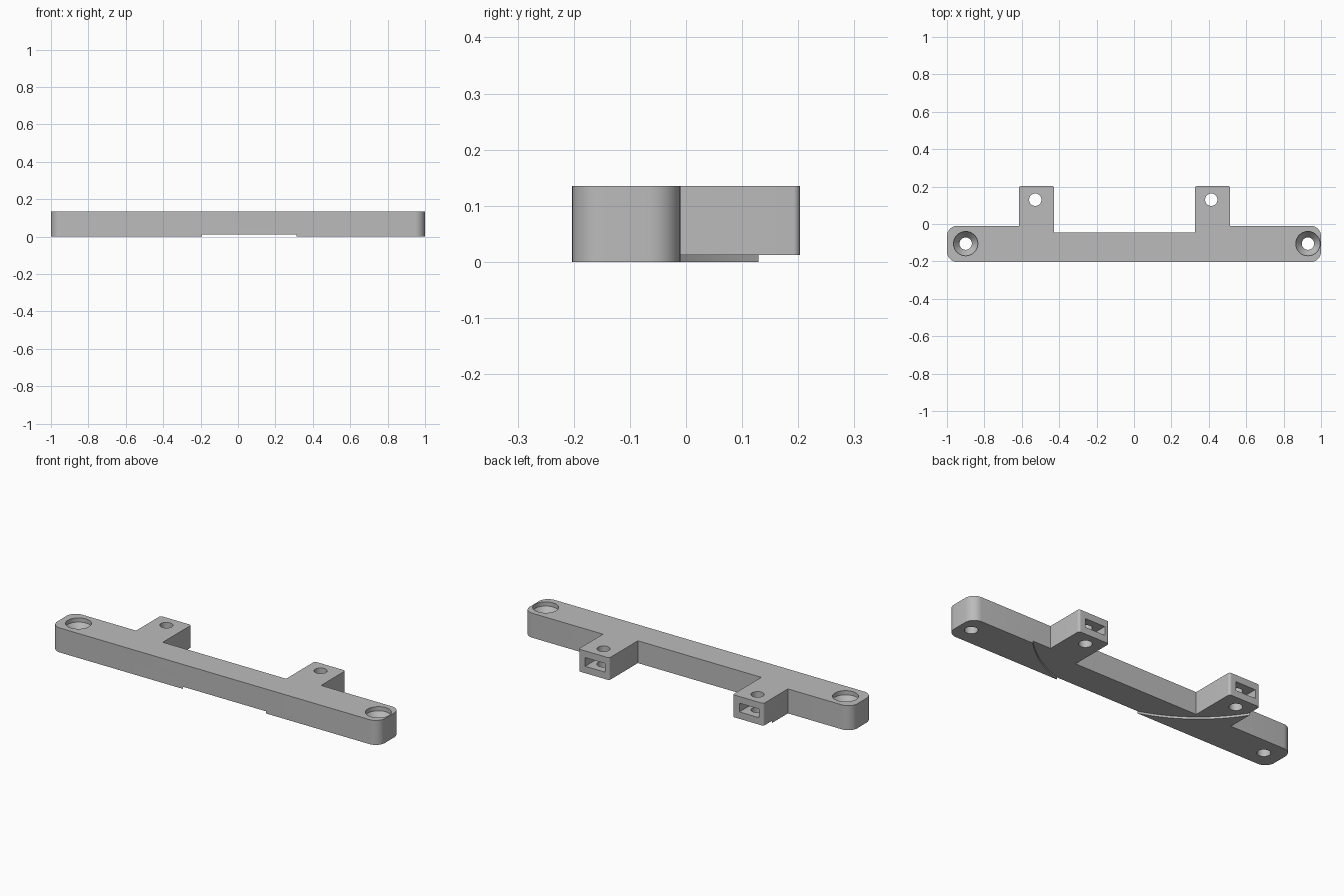
import bpy, bmesh, math

cube = bpy.data.objects.get("Cube")
if cube:
    bpy.data.objects.remove(cube, do_unlink=True)

TOP, RECESS = 0.135, 0.012
FRONT, BACK, MIDDLE, TAB_END = -0.203, -0.01, -0.046, 0.203
TABS = [(-0.615, -0.427), (0.326, 0.514)]
SCREWS = [-0.9, 0.93]

grey = bpy.data.materials.new("grey plastic")
grey.use_nodes = True
colour = (0.5, 0.5, 0.5, 1)
grey.diffuse_color = colour
grey.node_tree.nodes["Principled BSDF"].inputs["Base Color"].default_value = colour


def finish(name, bm):
    bmesh.ops.recalc_face_normals(bm, faces=bm.faces)
    mesh = bpy.data.meshes.new(name)
    bm.to_mesh(mesh)
    bm.free()
    mesh.materials.append(grey)
    obj = bpy.data.objects.new(name, mesh)
    bpy.context.collection.objects.link(obj)
    return obj


def extrude(bm, outline, z0, z1):
    face = bm.faces.new([bm.verts.new((x, y, z0)) for x, y in outline])
    moved = bmesh.ops.extrude_face_region(bm, geom=[face])["geom"]
    verts = [v for v in moved if isinstance(v, bmesh.types.BMVert)]
    bmesh.ops.translate(bm, verts=verts, vec=(0, 0, z1 - z0))


def circle(x, y, r, n, turn=0):
    return [(x + r * math.cos(turn + math.tau * i / n),
             y + r * math.sin(turn + math.tau * i / n)) for i in range(n)]


def round_corners(bm, test, radius):
    edges = [e for e in bm.edges
             if abs(e.verts[0].co.z - e.verts[1].co.z) > 0.05 and test(e.verts[0].co)]
    bmesh.ops.bevel(bm, geom=edges, offset=radius, segments=8, profile=0.5, affect='EDGES')


def cut(target, cutter):
    cutter.hide_render = True
    mod = target.modifiers.new("cut", 'BOOLEAN')
    mod.operation, mod.solver, mod.object = 'DIFFERENCE', 'EXACT', cutter
    bpy.context.view_layer.objects.active = target
    bpy.ops.object.modifier_apply(modifier=mod.name)
    bpy.data.objects.remove(cutter, do_unlink=True)


def prism(name, outline, z0, z1):
    bm = bmesh.new()
    extrude(bm, outline, z0, z1)
    return finish(name, bm)


def turned(name, x, y, profile, n=40):
    # Closed solid of revolution from (radius, height) pairs
    bm = bmesh.new()
    rings = [[bm.verts.new((px, py, z)) for px, py in circle(x, y, r, n)] for r, z in profile]
    for a, b in zip(rings, rings[1:]):
        for i in range(n):
            j = (i + 1) % n
            bm.faces.new((a[i], a[j], b[j], b[i]))
    bm.faces.new(rings[0])
    bm.faces.new(rings[-1])
    return finish(name, bm)


# Bar with two rear tabs
(l0, l1), (r0, r1) = TABS
bm = bmesh.new()
extrude(bm, [(-1, FRONT), (1, FRONT), (1, BACK), (r1, BACK), (r1, TAB_END), (r0, TAB_END),
             (r0, MIDDLE), (l1, MIDDLE), (l1, TAB_END), (l0, TAB_END), (l0, BACK), (-1, BACK)],
        0, TOP)
round_corners(bm, lambda c: abs(c.x) > 0.99, 0.055)
round_corners(bm, lambda c: c.y > TAB_END - 0.01, 0.012)
bracket = finish("mounting_bracket", bm)

# Shallow round recess underneath
cut(bracket, prism("recess_cutter", circle(0.06, 0.553, 0.797, 160), -0.1, RECESS))

# Countersunk screw holes at the ends
for x in SCREWS:
    cut(bracket, turned("screw_cutter", x, -0.105,
                        [(0.033, -0.1), (0.033, 0.07), (0.065, 0.112), (0.065, 0.2)]))

# Through hole and hexagonal nut slot in each tab
for x0, x1 in TABS:
    x, y, r = (x0 + x1) / 2 - 0.007, 0.13, 0.06
    cut(bracket, prism("bolt_cutter", circle(x, y, 0.033, 32), -0.1, 0.2))
    hexagon = circle(x, y, r * 2 / math.sqrt(3), 6, math.pi / 6)
    slot = [(x + r, 0.3), (x - r, 0.3)] + hexagon[2:5] + [hexagon[5]]
    cut(bracket, prism("nut_cutter", slot, 0.05, 0.098))

bpy.ops.object.select_all(action='DESELECT')
bracket.select_set(True)
bpy.context.view_layer.objects.active = bracket
bpy.ops.object.shade_smooth_by_angle(angle=math.radians(30))
